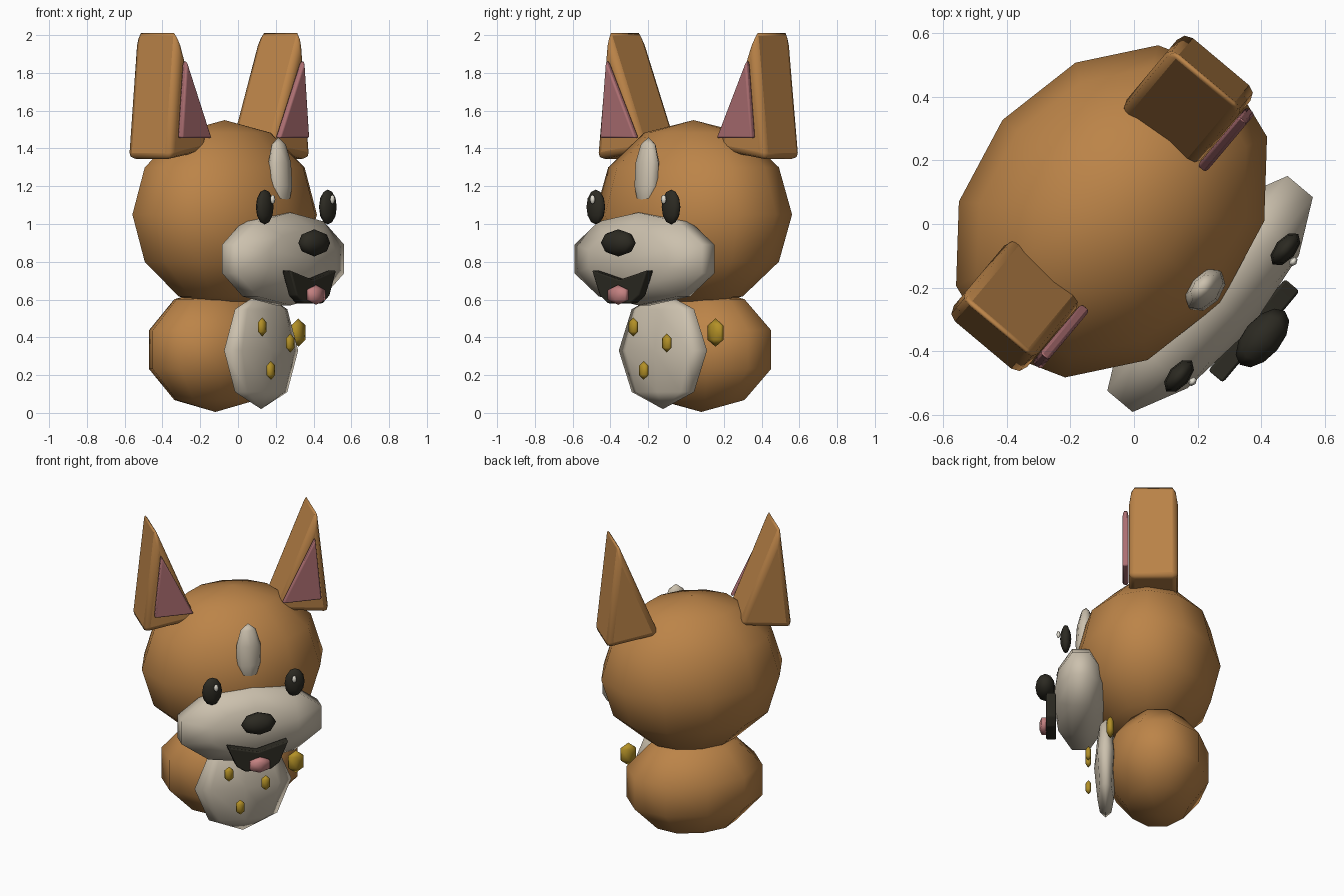
import bpy, bmesh
from math import radians
from mathutils import Matrix, Vector

cube = bpy.data.objects.get("Cube")
if cube:
    bpy.data.objects.remove(cube, do_unlink=True)

# The figure is built facing -y, then turned as a whole
TURN = Matrix.Translation((-0.01, -0.011, 0)) @ Matrix.Rotation(radians(50), 4, 'Z')


def material(name, rgb):
    m = bpy.data.materials.new(name)
    m.use_nodes = True
    m.diffuse_color = (*rgb, 1)
    bsdf = m.node_tree.nodes["Principled BSDF"]
    bsdf.inputs["Base Color"].default_value = (*rgb, 1)
    bsdf.inputs["Roughness"].default_value = 0.8
    return m


FUR = material("tan_fur", (0.50, 0.23, 0.065))
CREAM = material("cream_fur", (0.60, 0.53, 0.42))
DARK = material("dark_brown", (0.025, 0.023, 0.016))
PINK = material("ear_pink", (0.42, 0.16, 0.17))
TONGUE = material("tongue_pink", (0.55, 0.22, 0.22))
GOLD = material("gold", (0.45, 0.28, 0.02))
SHINE = material("eye_white", (0.75, 0.72, 0.63))


def finish(name, bm, mat):
    bmesh.ops.recalc_face_normals(bm, faces=bm.faces)
    me = bpy.data.meshes.new(name)
    bm.to_mesh(me)
    bm.free()
    me.materials.append(mat)
    ob = bpy.data.objects.new(name, me)
    bpy.context.collection.objects.link(ob)
    ob.matrix_world = TURN
    return ob


def blob(name, mat, loc, radii, segs, rings, pole_front=False, tilt=0):
    """Low-poly smooth ellipsoid; pole_front points its poles along y."""
    bm = bmesh.new()
    bmesh.ops.create_uvsphere(bm, u_segments=segs, v_segments=rings, radius=1)
    m = (Matrix.Translation(loc) @ Matrix.Rotation(radians(tilt), 4, 'X')
         @ Matrix.Diagonal((*radii, 1)))
    if pole_front:
        m = m @ Matrix.Rotation(radians(90), 4, 'X')
    bm.transform(m)
    for f in bm.faces:
        f.smooth = True
    return finish(name, bm, mat)


def slab(name, mat, outline, y, depth, bevel):
    """Upright plate from an (x, z) outline, extruded along y, soft edges."""
    bm = bmesh.new()
    face = bm.faces.new([bm.verts.new((x, y - depth / 2, z)) for x, z in outline])
    ext = bmesh.ops.extrude_face_region(bm, geom=[face])
    moved = [v for v in ext["geom"] if isinstance(v, bmesh.types.BMVert)]
    bmesh.ops.translate(bm, verts=moved, vec=Vector((0, depth, 0)))
    ob = finish(name, bm, mat)
    mod = ob.modifiers.new("soft_edges", 'BEVEL')
    mod.width = bevel
    mod.segments = 2
    bpy.ops.object.select_all(action='DESELECT')
    ob.select_set(True)
    bpy.context.view_layer.objects.active = ob
    bpy.ops.object.shade_smooth_by_angle(angle=radians(40))
    return ob


# Body, belly patch and head
blob("body", FUR, (0, 0.143, 0.335), (0.445, 0.326, 0.33), 10, 5)
blob("belly", CREAM, (0, -0.173, 0.33), (0.305, 0.07, 0.31), 8, 4)
blob("head", FUR, (0, 0.079, 1.05), (0.57, 0.447, 0.5), 12, 6)

# Face
blob("muzzle", CREAM, (0, -0.325, 0.815), (0.487, 0.168, 0.258), 10, 5, pole_front=True)
blob("forehead_blaze", CREAM, (0, -0.305, 1.26), (0.08, 0.05, 0.2), 8, 5, tilt=-4)
blob("nose", DARK, (0, -0.54, 0.9), (0.11, 0.06, 0.072), 8, 6, pole_front=True)
mouth = [(-0.19, 0.755), (0, 0.705), (0.19, 0.755), (0.135, 0.62),
         (0.08, 0.58), (-0.08, 0.58), (-0.135, 0.62)]
slab("mouth", DARK, mouth, -0.505, 0.06, 0.008)
blob("tongue", TONGUE, (0.005, -0.548, 0.625), (0.08, 0.032, 0.053), 6, 3)

# Paired eyes and ears
ear = [(0.25, 1.39), (0.585, 1.34), (0.51, 2.03)]
inner = [(0.28, 1.455), (0.525, 1.455), (0.485, 1.865)]
for side, k in (("left", 1), ("right", -1)):
    blob(side + "_eye", DARK, (k * 0.26, -0.416, 1.09), (0.063, 0.034, 0.092), 8, 6)
    blob(side + "_eye_shine", SHINE, (k * 0.246, -0.46, 1.13), (0.016, 0.012, 0.025), 6, 4)
    slab(side + "_ear", FUR, [(k * x, z) for x, z in ear], 0.118, 0.3, 0.035)
    slab(side + "_inner_ear", PINK, [(k * x, z) for x, z in inner], -0.052, 0.035, 0.01)

# Gold spots on the belly and a tag at the side
for i, (x, z) in enumerate([(-0.116, 0.455), (0.115, 0.37), (-0.045, 0.225)]):
    blob(f"belly_spot_{i + 1}", GOLD, (x, -0.278, z), (0.034, 0.02, 0.05), 6, 3)
blob("side_tag", GOLD, (0.34, -0.145, 0.425), (0.062, 0.025, 0.075), 6, 3)
